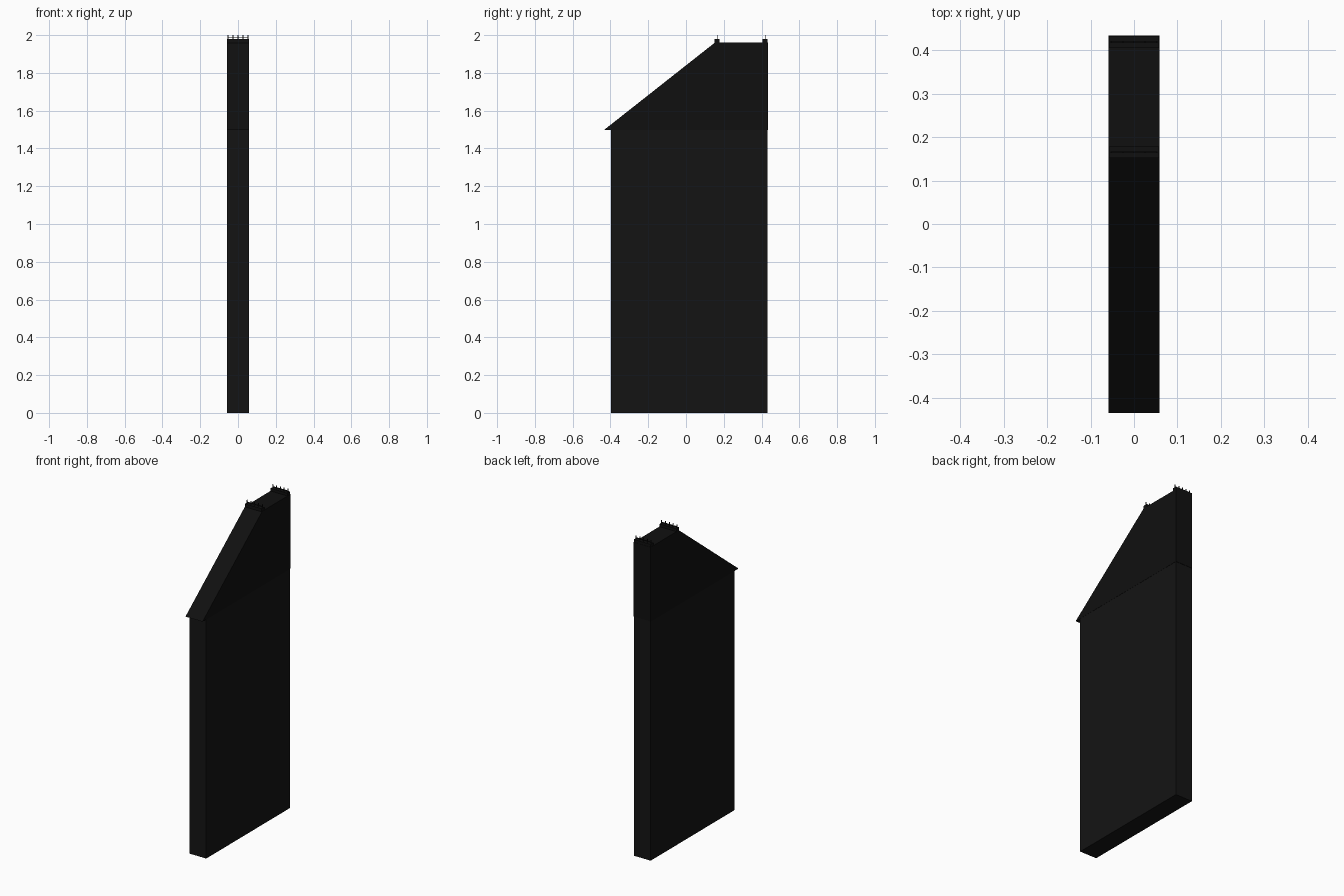
import bpy

if "Cube" in bpy.data.objects:
    bpy.data.objects.remove(bpy.data.objects["Cube"])

HALF_W = 0.058


def material(name, v):
    m = bpy.data.materials.new(name)
    m.diffuse_color = (v, v, v, 1)
    m.use_nodes = True
    m.node_tree.nodes["Principled BSDF"].inputs["Base Color"].default_value = m.diffuse_color
    return m


wall_mat = material("wall_black", 0.007)
roof_mat = material("roof_black", 0.005)


def prism(name, profile, hw, mat):
    """Extrude a (y, z) outline along x, centred on x = 0."""
    n = len(profile)
    verts = [(x, y, z) for x in (-hw, hw) for y, z in profile]
    faces = [tuple(range(n))[::-1], tuple(range(n, 2 * n))]
    faces += [(i, (i + 1) % n, n + (i + 1) % n, n + i) for i in range(n)]
    mesh = bpy.data.meshes.new(name)
    mesh.from_pydata(verts, [], faces)
    mesh.materials.append(mat)
    ob = bpy.data.objects.new(name, mesh)
    bpy.context.collection.objects.link(ob)
    return ob


def box(name, center, size, mat):
    bpy.ops.mesh.primitive_cube_add(size=1, location=center)
    ob = bpy.context.object
    ob.name = name
    ob.scale = size
    ob.data.materials.append(mat)
    return ob


# Tall narrow wall block
prism("wall", [(-0.397, 0), (0.432, 0), (0.432, 1.497), (-0.397, 1.497)], HALF_W, wall_mat)

# Roof: long front slope with overhanging eave, flat top, sheer back
prism("roof", [(-0.435, 1.497), (0.434, 1.497), (0.434, 1.962), (0.155, 1.962)],
      HALF_W + 0.001, roof_mat)

# Ridge cresting: a curb, a row of thin spikes and a fine rail
for label, y in (("front", 0.165), ("back", 0.419)):
    box(label + "_curb", (0, y, 1.968), (2 * HALF_W, 0.027, 0.022), roof_mat)
    box(label + "_rail", (0, y, 1.987), (2 * HALF_W - 0.008, 0.003, 0.003), roof_mat)
    for i in range(5):
        box(f"{label}_spike_{i + 1}", ((i - 2) * 0.0262, y, 1.988),
            (0.004, 0.004, 0.024), roof_mat)
